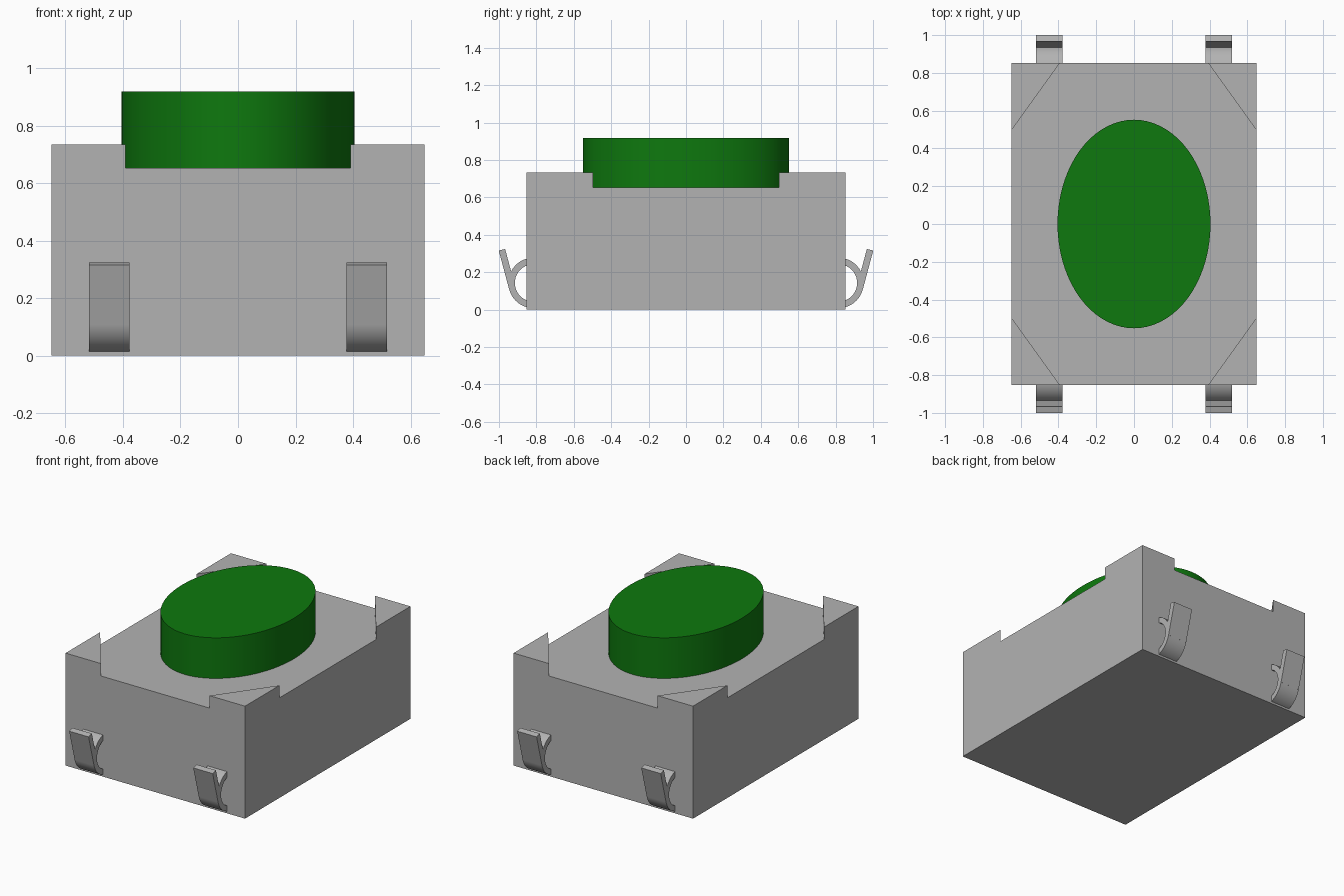
import bpy, bmesh, math

if "Cube" in bpy.data.objects:
    bpy.data.objects.remove(bpy.data.objects["Cube"], do_unlink=True)


def make_material(name, rgb):
    mat = bpy.data.materials.new(name)
    mat.use_nodes = True
    colour = (*rgb, 1.0)
    mat.diffuse_color = colour
    mat.node_tree.nodes["Principled BSDF"].inputs["Base Color"].default_value = colour
    return mat


GREY = make_material("housing grey", (0.45, 0.45, 0.45))
GREEN = make_material("button green", (0.0044, 0.19, 0.0044))


def prism(name, points, direction, mat):
    """Extrude a closed outline of 3D points along a direction."""
    bm = bmesh.new()
    face = bm.faces.new([bm.verts.new(p) for p in points])
    ext = bmesh.ops.extrude_face_region(bm, geom=[face])
    moved = [v for v in ext["geom"] if isinstance(v, bmesh.types.BMVert)]
    bmesh.ops.translate(bm, verts=moved, vec=direction)
    bmesh.ops.recalc_face_normals(bm, faces=bm.faces)
    mesh = bpy.data.meshes.new(name)
    bm.to_mesh(mesh)
    bm.free()
    mesh.materials.append(mat)
    obj = bpy.data.objects.new(name, mesh)
    bpy.context.collection.objects.link(obj)
    return obj


def smooth(obj, angle=30):
    bpy.ops.object.select_all(action="DESELECT")
    obj.select_set(True)
    bpy.context.view_layer.objects.active = obj
    bpy.ops.object.shade_smooth_by_angle(angle=math.radians(angle))


# Housing block: the top face is cut into an octagon by raised corners
HX, HY, DECK, TOP = 0.648, 0.853, 0.653, 0.734
CX, CY = 0.392, 0.497
prism("housing", [(-HX, -HY, 0), (HX, -HY, 0), (HX, HY, 0), (-HX, HY, 0)],
      (0, 0, DECK), GREY)

# Triangular raised corners
for sx, side in ((1, "left"), (-1, "right")):
    for sy, end in ((-1, "front"), (1, "back")):
        prism(f"corner_post_{end}_{side}",
              [(sx * HX, sy * HY, DECK), (sx * CX, sy * HY, DECK), (sx * HX, sy * CY, DECK)],
              (0, 0, TOP - DECK), GREY)

# Oval push button
SEG = 72
oval = [(0.405 * math.cos(math.tau * i / SEG), 0.552 * math.sin(math.tau * i / SEG), DECK)
        for i in range(SEG)]
smooth(prism("push_button", oval, (0, 0, 0.918 - DECK), GREEN))

# Spring terminals: a curled strip with a straight arm leaning outwards
C_Y, C_Z, R_OUT, R_IN = 0.815, 0.143, 0.135, 0.100
LEAN = math.radians(-15)
n_y, n_z = math.cos(LEAN), math.sin(LEAN)
ARM = 0.215


def arc(radius, start, stop, steps=20):
    return [(C_Y + radius * math.cos(a), C_Z + radius * math.sin(a))
            for a in (math.radians(start + (stop - start) * i / steps) for i in range(steps + 1))]


curl = arc(R_OUT, -90, 90) + arc(R_IN, 90, -90)
arm = [(C_Y + r * n_y - s * n_z, C_Z + r * n_z + s * n_y)
       for r, s in ((R_OUT, 0), (R_OUT, ARM), (R_IN, ARM), (R_IN, 0))]
for sx, side in ((1, "left"), (-1, "right")):
    for sy, end in ((-1, "front"), (1, "back")):
        x0 = sx * 0.448 - 0.07
        for part, outline in (("curl", curl), ("arm", arm)):
            obj = prism(f"terminal_{part}_{end}_{side}",
                        [(x0, sy * y, z) for y, z in outline], (0.14, 0, 0), GREY)
            smooth(obj)
